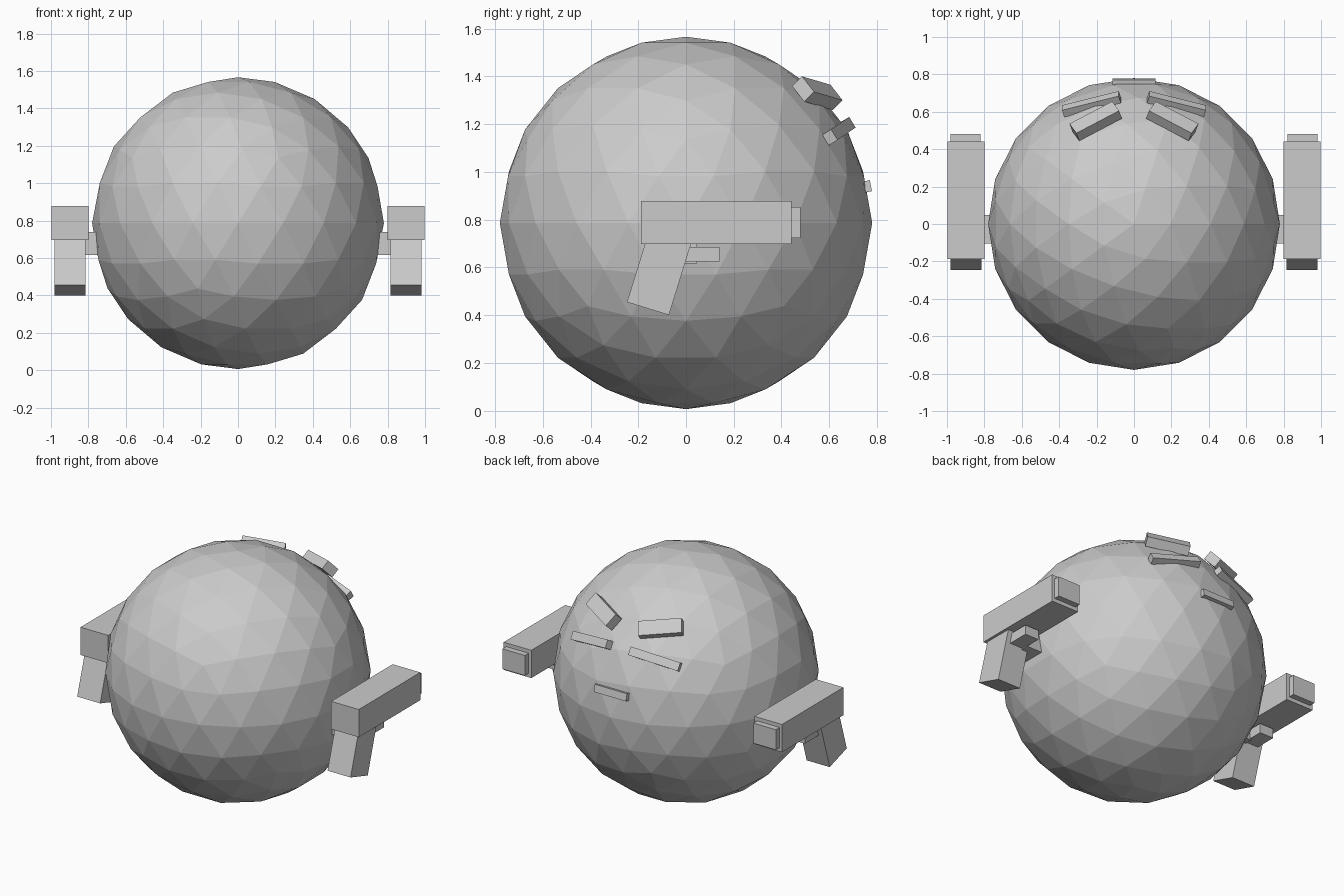
import bpy
import math
from mathutils import Matrix, Vector

if "Cube" in bpy.data.objects:
    bpy.data.objects.remove(bpy.data.objects["Cube"])

R, CZ = 0.78, 0.786          # ball radius and centre height

grey = bpy.data.materials.new("plain_grey")
grey.diffuse_color = (0.6, 0.6, 0.6, 1)
grey.use_nodes = True
grey.node_tree.nodes["Principled BSDF"].inputs["Base Color"].default_value = grey.diffuse_color


def finish(name):
    ob = bpy.context.object
    ob.name = name
    ob.data.materials.append(grey)
    return ob


def box(name, loc, size, rot=Matrix.Identity(4)):
    bpy.ops.mesh.primitive_cube_add(size=1)
    ob = finish(name)
    ob.data.transform(Matrix.Translation(Vector(loc)) @ rot @ Matrix.Diagonal((*size, 1)))
    return ob


def span(name, x, y, z):
    """Axis-aligned box from its limits."""
    lims = (x, y, z)
    return box(name, [(a + b) / 2 for a, b in lims], [abs(b - a) for a, b in lims])


def face_plate(name, side, az, el, roll, r, size):
    """Box lying on the ball, its depth pointing outwards."""
    rot = (Matrix.Rotation(math.radians(-az * side), 4, 'Z')
           @ Matrix.Rotation(math.radians(el), 4, 'X')
           @ Matrix.Rotation(math.radians(roll * side), 4, 'Y'))
    loc = rot @ Vector((0, r, 0)) + Vector((0, 0, CZ))
    return box(name, loc, size, rot)


# Faceted ball body
bpy.ops.mesh.primitive_ico_sphere_add(subdivisions=3, radius=R, location=(0, 0, CZ))
finish("ball_body")

# Mouth
face_plate("mouth", 1, 0, 11.4, 0, 0.77, (0.23, 0.04, 0.047))

for s, tag in ((-1, "left"), (1, "right")):
    # Eye slit and brow
    face_plate("eye_" + tag, s, 19.5, 29.5, 11, 0.781, (0.316, 0.045, 0.052))
    face_plate("brow_" + tag, s, 20.4, 42.8, -10.7, 0.80, (0.26, 0.06, 0.09))

    # Side blaster: mount, barrel, muzzle, trigger and slanted grip
    span("mount_" + tag, (s * 0.72, s * 0.86), (-0.105, 0.047), (0.617, 0.738))
    span("barrel_" + tag, (s * 0.80, s * 0.998), (-0.188, 0.442), (0.697, 0.877))
    span("muzzle_" + tag, (s * 0.82, s * 0.98), (0.43, 0.48), (0.722, 0.853))
    span("trigger_" + tag, (s * 0.85, s * 0.95), (0.0, 0.14), (0.624, 0.686))
    box("grip_" + tag, (s * 0.898, -0.112, 0.58), (0.165, 0.184, 0.32),
        Matrix.Rotation(math.radians(-17.2), 4, 'X'))
